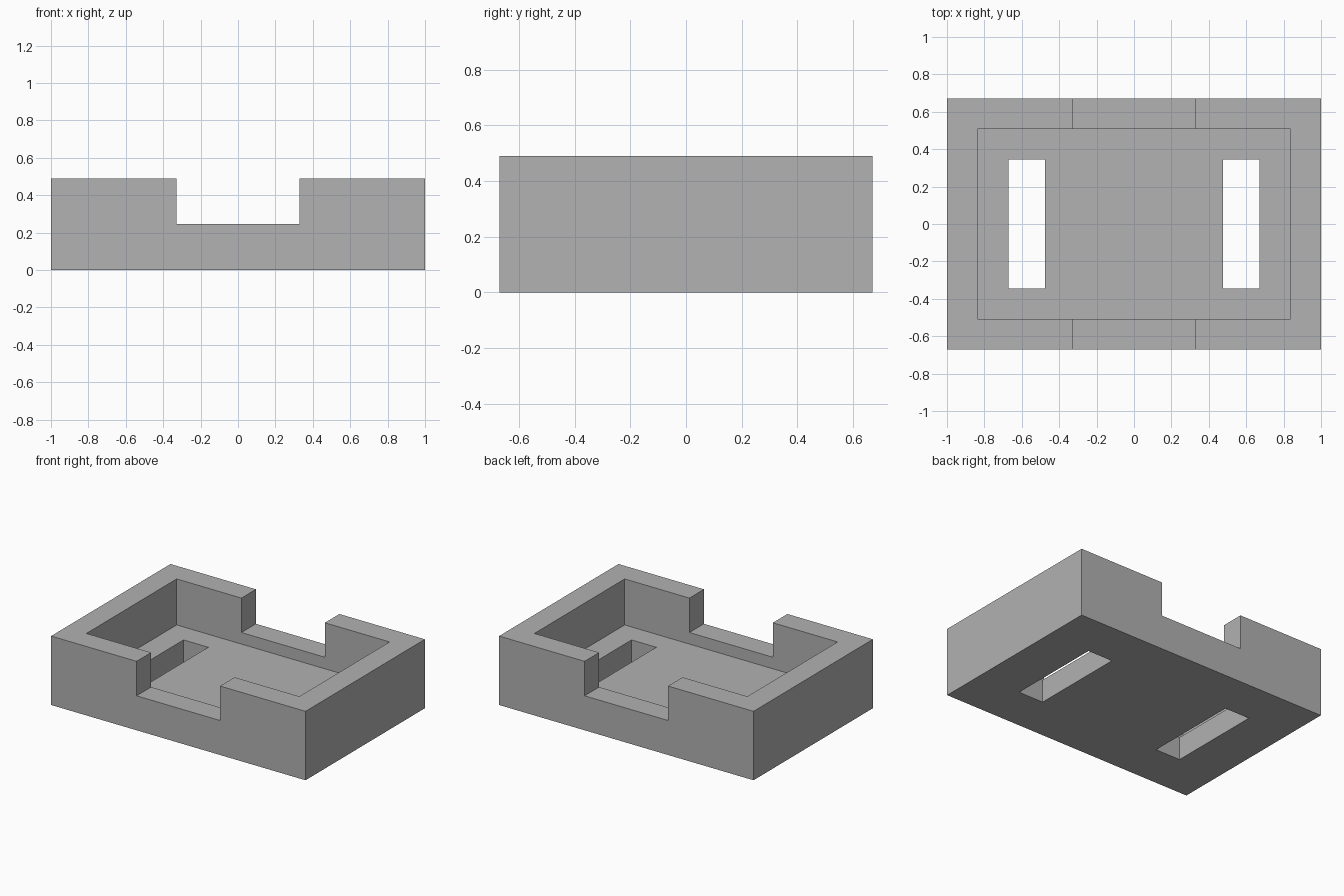
import bpy

cube = bpy.data.objects.get("Cube")
if cube:
    bpy.data.objects.remove(cube, do_unlink=True)

HALF_X, HALF_Y, HEIGHT = 1.0, 0.67, 0.49
WALL = 0.163          # wall and floor thickness
NOTCH_HALF = 0.328    # half width of the cut through the long walls
NOTCH_Z = 0.245
SLOT_IN, SLOT_OUT, SLOT_Y = 0.475, 0.67, 0.345

grey = bpy.data.materials.new("plain grey")
grey.use_nodes = True
colour = (0.445, 0.445, 0.445, 1)
grey.diffuse_color = colour
grey.node_tree.nodes["Principled BSDF"].inputs["Base Color"].default_value = colour


def box(name, low, high):
    """Box between two opposite corners."""
    bpy.ops.mesh.primitive_cube_add(size=1)
    obj = bpy.context.object
    obj.name = name
    for v in obj.data.vertices:
        v.co = [(a + b) / 2 + c * (b - a) for a, b, c in zip(low, high, v.co)]
    obj.data.materials.append(grey)
    return obj


def cut(target, name, low, high):
    """Cut a box out of the target, then discard the cutter."""
    cutter = box(name, low, high)
    cutter.hide_render = True
    mod = target.modifiers.new(name, "BOOLEAN")
    mod.operation = "DIFFERENCE"
    mod.solver = "EXACT"
    mod.object = cutter
    bpy.context.view_layer.objects.active = target
    bpy.ops.object.modifier_apply(modifier=mod.name)
    bpy.data.objects.remove(cutter, do_unlink=True)


# Solid block
tray = box("tray", (-HALF_X, -HALF_Y, 0), (HALF_X, HALF_Y, HEIGHT))

# Open pocket
ix, iy = HALF_X - WALL, HALF_Y - WALL
cut(tray, "pocket", (-ix, -iy, WALL), (ix, iy, 1))

# Notch through front and back walls
cut(tray, "wall_notch", (-NOTCH_HALF, -1, NOTCH_Z), (NOTCH_HALF, 1, 1))

# Slots through the floor, one on each side
for name, x0, x1 in (("left_slot", SLOT_IN, SLOT_OUT), ("right_slot", -SLOT_OUT, -SLOT_IN)):
    cut(tray, name, (x0, -SLOT_Y, -1), (x1, SLOT_Y, 1))
